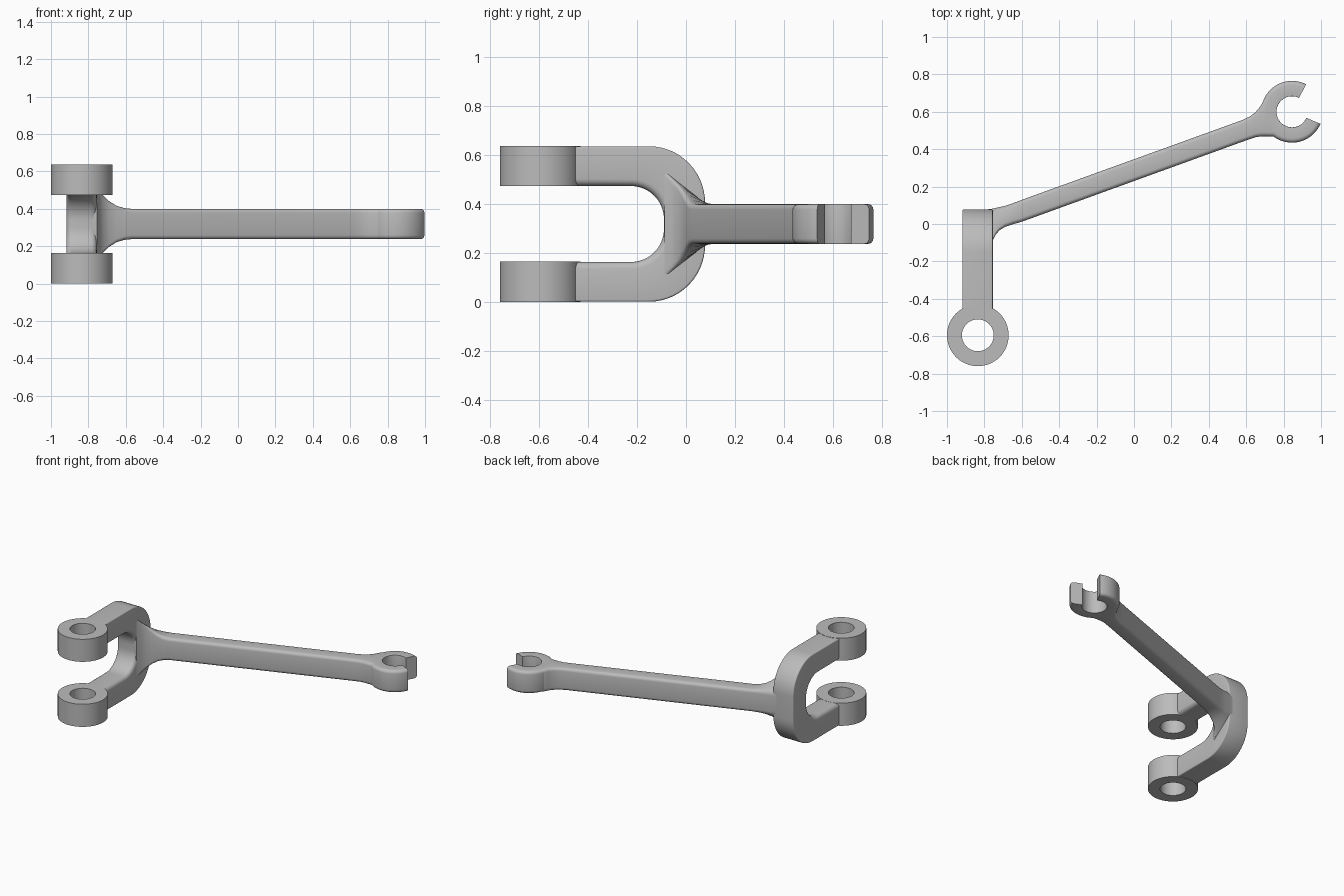
import bpy
import bmesh
import math
from mathutils import Vector

cube = bpy.data.objects.get("Cube")
if cube:
    bpy.data.objects.remove(cube, do_unlink=True)

GREY = (0.5, 0.5, 0.5, 1.0)
metal = bpy.data.materials.new("plain grey")
metal.use_nodes = True
metal.diffuse_color = GREY
metal.node_tree.nodes["Principled BSDF"].inputs["Base Color"].default_value = GREY

MID = 0.319       # height of the symmetry plane
TOP = 0.638
HALF = 0.081      # half height of the rod


def loft(name, rings, closed=False):
    """Skin a list of equal-length point rings, capped unless closed."""
    bm = bmesh.new()
    rows = [[bm.verts.new(p) for p in ring] for ring in rings]
    n = len(rows[0])
    for i in range(len(rows) if closed else len(rows) - 1):
        a, b = rows[i], rows[(i + 1) % len(rows)]
        for j in range(n):
            k = (j + 1) % n
            bm.faces.new((a[j], a[k], b[k], b[j]))
    if not closed:
        bm.faces.new(rows[0])
        bm.faces.new(rows[-1])
    bmesh.ops.recalc_face_normals(bm, faces=bm.faces[:])
    mesh = bpy.data.meshes.new(name)
    bm.to_mesh(mesh)
    bm.free()
    mesh.materials.append(metal)
    obj = bpy.data.objects.new(name, mesh)
    bpy.context.collection.objects.link(obj)
    bpy.ops.object.select_all(action='DESELECT')
    obj.select_set(True)
    bpy.context.view_layer.objects.active = obj
    bpy.ops.object.shade_smooth_by_angle(angle=math.radians(35))
    return obj


def rounded(corners, radii, steps=4):
    """Round the corners of a convex 2D polygon."""
    pts = []
    for i, c in enumerate(corners):
        c = Vector(c)
        u = (Vector(corners[i - 1]) - c).normalized() * radii[i]
        v = (Vector(corners[(i + 1) % len(corners)]) - c).normalized() * radii[i]
        for s in range(steps + 1):
            a = s / steps * math.pi / 2
            pts.append(c + u * (1 - math.sin(a)) + v * (1 - math.cos(a)))
    return pts


def revolve(name, section, centre, start, sweep, steps):
    """Turn a (radius, height) section about a vertical axis."""
    full = sweep == 360
    rings = []
    for i in range(steps if full else steps + 1):
        a = math.radians(start + sweep * i / steps)
        rings.append([(centre[0] + r * math.cos(a), centre[1] + r * math.sin(a), z)
                      for r, z in section])
    return loft(name, rings, full)


# Hinge eyes
for side, low, high in (("lower", 0, 0.165), ("upper", 0.474, TOP)):
    revolve(side + "_hinge_eye",
            [(0.085, low), (0.165, low), (0.165, high), (0.085, high)],
            (-0.835, -0.595), 0, 360, 64)

# Open snap claw, its gap facing along the rod
claw = rounded([(0.083, MID - HALF), (0.165, MID - HALF),
                (0.165, MID + HALF), (0.083, MID + HALF)], [0.001, 0.022, 0.022, 0.001])
revolve("snap_claw", claw, (0.845, 0.6), 63, 274, 56)

# U-shaped fork: pairs of outer and inner points, mirrored about the mid plane
pairs = [((-0.49, 0.317), (-0.49, 0.155))]
for i in range(15):
    a = math.pi / 2 * (1 - i / 14)
    c, s = math.cos(a), math.sin(a)
    pairs.append(((-0.15 + 0.228 * c, 0.085 + 0.232 * s),
                  (-0.225 + 0.135 * c, 0.02 + 0.135 * s)))
pairs += [tuple((y, -z) for y, z in pair) for pair in reversed(pairs)]
rings = []
for outer, inner in pairs:
    o, i = Vector(outer), Vector(inner)
    depth = (o - i).length
    flat = rounded([(-0.918, 0), (-0.755, 0), (-0.755, depth), (-0.918, depth)],
                   [0.008, 0.008, 0.03, 0.03])
    ring = []
    for x, t in flat:
        p = o.lerp(i, t / depth)
        ring.append((x, p.x, MID + p.y))
    rings.append(ring)
loft("fork", rings)

# Rod with flared root and claw neck: x, near y, far y, near half height
stations = [(-0.80, -0.09, 0.076, 0.22), (-0.755, -0.088, 0.082, 0.215),
            (-0.74, -0.058, 0.086, 0.185), (-0.72, -0.034, 0.09, 0.16),
            (-0.69, -0.016, 0.097, 0.13), (-0.65, -0.002, 0.11, 0.102),
            (-0.61, 0.009, 0.125, 0.086), (-0.57, 0.023, 0.14, HALF),
            (0.58, 0.44, 0.556, HALF), (0.62, 0.454, 0.575, HALF),
            (0.65, 0.464, 0.598, HALF), (0.675, 0.468, 0.628, HALF),
            (0.70, 0.469, 0.672, HALF), (0.75, 0.467, 0.70, HALF)]
rings = []
for x, near, far, h in stations:
    flat = rounded([(near, MID - h), (far, MID - HALF), (far, MID + HALF), (near, MID + h)],
                   [0.022] * 4)
    rings.append([(x, y, z) for y, z in flat])
loft("rod", rings)
